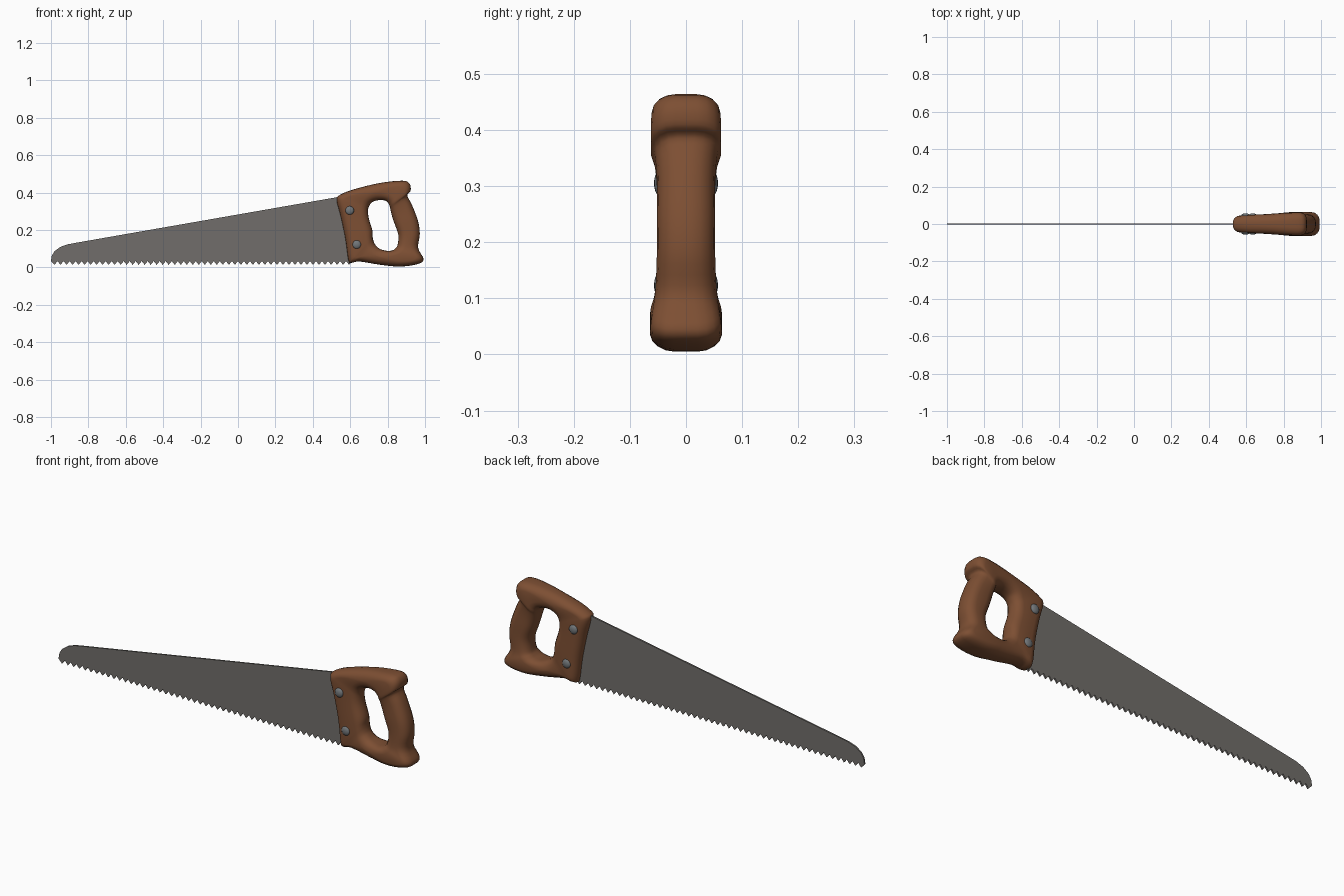
import bpy, bmesh, math
from mathutils import Vector, Matrix

if "Cube" in bpy.data.objects:
    bpy.data.objects.remove(bpy.data.objects["Cube"])


def make_material(name, colour):
    mat = bpy.data.materials.new(name)
    mat.use_nodes = True
    mat.diffuse_color = (*colour, 1)
    mat.node_tree.nodes["Principled BSDF"].inputs["Base Color"].default_value = (*colour, 1)
    return mat


def make_object(name, bm, mat, angle):
    bmesh.ops.recalc_face_normals(bm, faces=bm.faces)
    mesh = bpy.data.meshes.new(name)
    bm.to_mesh(mesh)
    bm.free()
    mesh.materials.append(mat)
    obj = bpy.data.objects.new(name, mesh)
    bpy.context.collection.objects.link(obj)
    bpy.ops.object.select_all(action='DESELECT')
    obj.select_set(True)
    bpy.context.view_layer.objects.active = obj
    bpy.ops.object.shade_smooth_by_angle(angle=math.radians(angle))
    return obj


def catmull_rom(a, b, c, d, t):
    return [0.5 * (2 * q + (r - p) * t + (2 * p - 5 * q + 4 * r - s) * t**2
                   + (3 * q - p - 3 * r + s) * t**3)
            for p, q, r, s in zip(a, b, c, d)]


def rounded_section(width, half, radius, steps=5):
    """Rounded rectangle as (distance inward, y) pairs."""
    points = []
    for corner in range(4):
        cx = width - radius if corner in (0, 3) else radius
        cy = (half - radius) * (1 if corner < 2 else -1)
        for i in range(steps):
            a = (corner + i / (steps - 1)) * math.pi / 2
            points.append((cx + radius * math.cos(a), cy + radius * math.sin(a)))
    return points


steel = make_material("blade steel", (0.165, 0.155, 0.145))
wood = make_material("brown wood", (0.205, 0.078, 0.033))
rivet_metal = make_material("rivet metal", (0.17, 0.185, 0.195))

# Blade: tapered plate with a rounded nose and a row of teeth
TEETH, LEFT, RIGHT = 50, -0.997, 0.61
pitch = (RIGHT - LEFT) / TEETH
outline = [(0.66, 0.035), (0.62, 0.39), (0.53, 0.376), (-0.85, 0.135), (-0.91, 0.124),
           (-0.95, 0.11), (-0.98, 0.088), (-0.995, 0.065), (-1.0, 0.035)]
for i in range(TEETH):
    outline += [(LEFT + (i + 0.5) * pitch, 0.014), (LEFT + (i + 1) * pitch, 0.034)]
bm = bmesh.new()
face = bm.faces.new([bm.verts.new((x, -0.004, z)) for x, z in outline])
side = bmesh.ops.extrude_face_region(bm, geom=[face])["geom"]
bmesh.ops.translate(bm, vec=(0, 0.008, 0),
                    verts=[v for v in side if isinstance(v, bmesh.types.BMVert)])
make_object("blade", bm, steel, 20)

# Handle: closed loop of rounded sections (outer x, outer z, inner x, inner z, half thickness)
STATIONS = [
    (.528, .36, .695, .30, .045), (.545, .388, .70, .325, .045), (.62, .418, .715, .348, .05),
    (.76, .452, .75, .36, .056), (.88, .464, .785, .358, .06), (.917, .448, .803, .345, .062),
    (.923, .41, .81, .33, .062), (.905, .385, .815, .31, .056), (.93, .335, .822, .28, .052),
    (.962, .25, .835, .24, .052), (.972, .18, .857, .175, .052), (.963, .105, .853, .12, .055),
    (.992, .045, .84, .10, .062), (.96, .018, .82, .09, .064), (.865, .005, .79, .09, .062),
    (.757, .015, .757, .10, .056), (.65, .032, .735, .12, .05), (.607, .025, .725, .14, .048),
    (.59, .04, .72, .165, .048), (.575, .15, .718, .20, .048), (.55, .27, .70, .26, .046)]
bm = bmesh.new()
rings = []
count = len(STATIONS)
for i in range(count):
    near = [STATIONS[(i + k) % count] for k in (-1, 0, 1, 2)]
    for step in range(4):
        ox, oz, ix, iz, half = catmull_rom(*near, step / 4)
        outer, inner = Vector((ox, 0, oz)), Vector((ix, 0, iz))
        width = (inner - outer).length
        inward = (inner - outer) / width
        radius = min(0.042, half * 0.9, width * 0.48)
        rings.append([bm.verts.new(outer + inward * u + Vector((0, y, 0)))
                      for u, y in rounded_section(width, half, radius)])
for ring, following in zip(rings, rings[1:] + rings[:1]):
    for j in range(len(ring)):
        k = (j + 1) % len(ring)
        bm.faces.new((ring[j], ring[k], following[k], following[j]))
make_object("handle", bm, wood, 60)

# Rivets: low domes on both sides of the handle
for place, x, z in (("upper", 0.597, 0.305), ("lower", 0.635, 0.123)):
    for side_name, sign in (("front", -1), ("back", 1)):
        bm = bmesh.new()
        bmesh.ops.create_uvsphere(bm, u_segments=16, v_segments=10, radius=1)
        bmesh.ops.transform(bm, verts=bm.verts, matrix=Matrix.Translation((x, sign * 0.046, z))
                            @ Matrix.Diagonal((0.023, 0.011, 0.023, 1)))
        make_object(f"{place}_{side_name}_rivet", bm, rivet_metal, 60)
